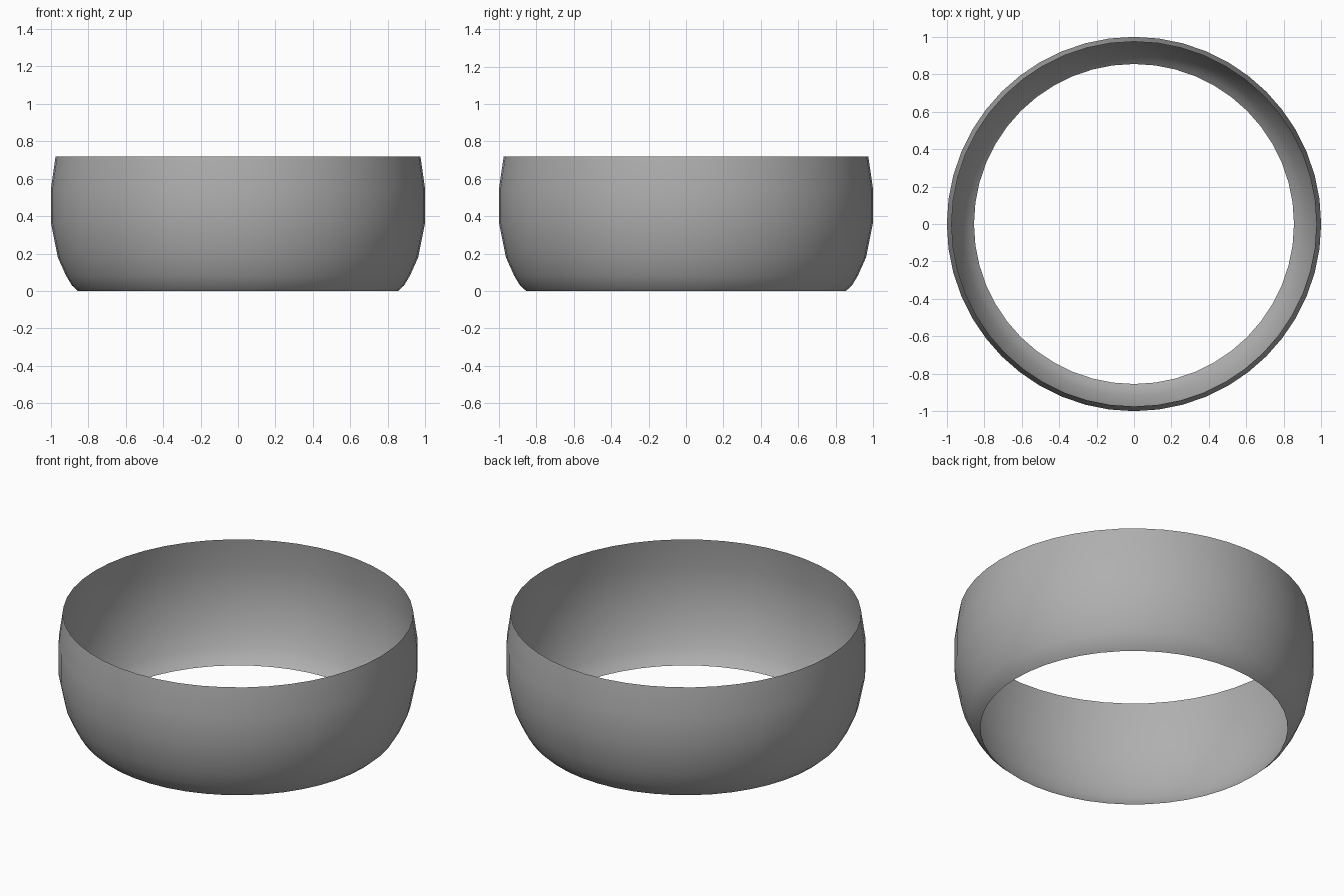
import bpy, bmesh, math

if "Cube" in bpy.data.objects:
    bpy.data.objects.remove(bpy.data.objects["Cube"])

# Bowed wall profile: (radius, height)
PROFILE = [(0.855, 0.0), (0.888, 0.03), (0.918, 0.08), (0.963, 0.18),
           (1.0, 0.365), (1.0, 0.545), (0.975, 0.718)]
SIDES = 48

# Revolve the profile into an open, single-walled ring
bm = bmesh.new()
rings = []
for r, z in PROFILE:
    rings.append([bm.verts.new((r * math.cos(2 * math.pi * i / SIDES),
                                r * math.sin(2 * math.pi * i / SIDES), z))
                  for i in range(SIDES)])
for low, high in zip(rings, rings[1:]):
    for i in range(SIDES):
        j = (i + 1) % SIDES
        bm.faces.new((low[i], low[j], high[j], high[i])).smooth = True

mesh = bpy.data.meshes.new("ring_band")
bm.to_mesh(mesh)
bm.free()
band = bpy.data.objects.new("ring_band", mesh)
bpy.context.collection.objects.link(band)

# Dark grey surface
mat = bpy.data.materials.new("dark_grey")
mat.diffuse_color = (0.43, 0.43, 0.43, 1)
mat.use_nodes = True
mat.node_tree.nodes["Principled BSDF"].inputs["Base Color"].default_value = mat.diffuse_color
mesh.materials.append(mat)
